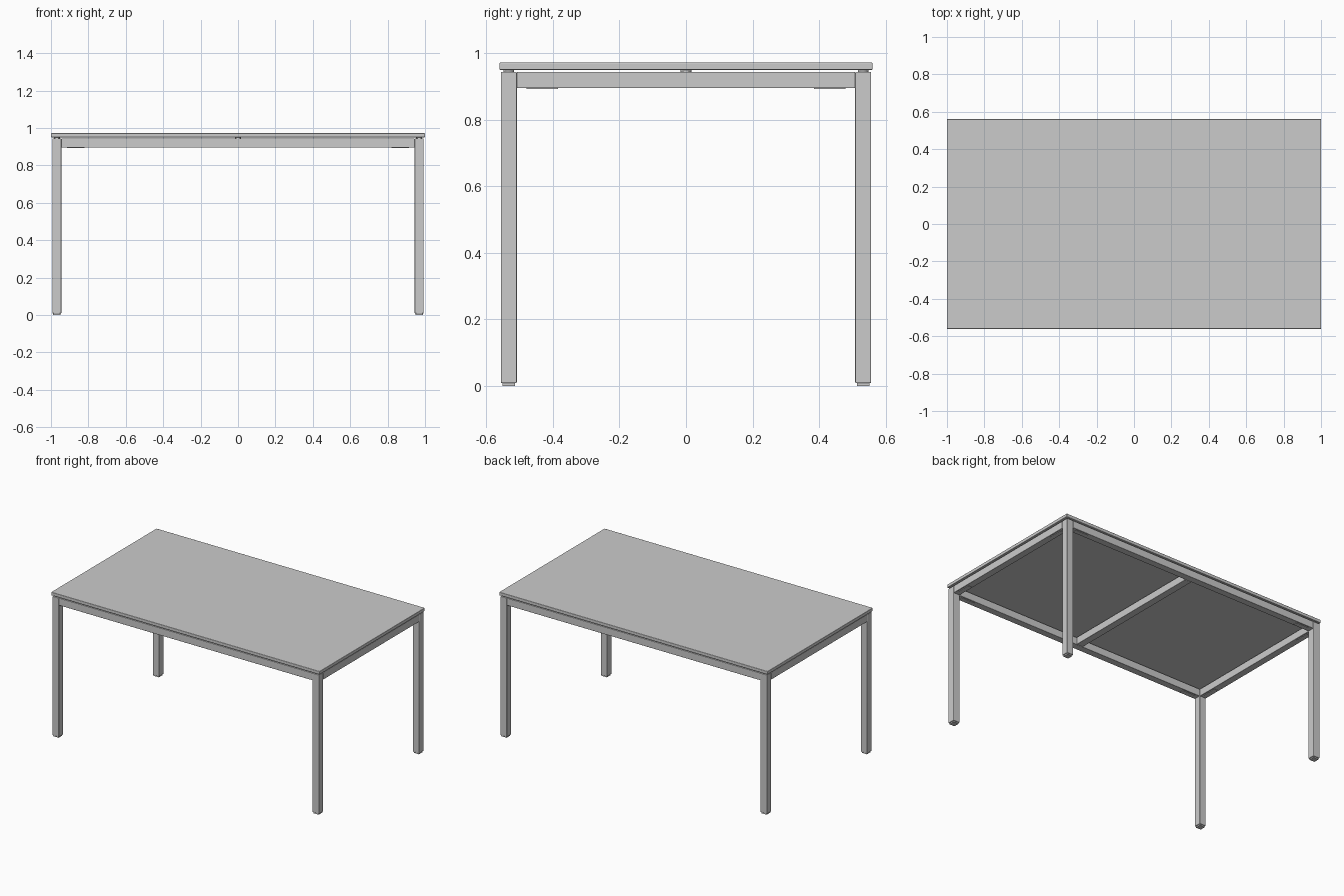
import bpy

if "Cube" in bpy.data.objects:
    bpy.data.objects.remove(bpy.data.objects["Cube"])

def box(name, x0, x1, y0, y1, z0, z1, bevel=0.0):
    bpy.ops.mesh.primitive_cube_add(size=1, location=((x0+x1)/2, (y0+y1)/2, (z0+z1)/2))
    o = bpy.context.object
    o.name = name
    o.scale = (x1-x0, y1-y0, z1-z0)
    bpy.ops.object.transform_apply(location=False, rotation=False, scale=True)
    if bevel:
        m = o.modifiers.new("bevel", 'BEVEL')
        m.width, m.segments = bevel, 3
        bpy.ops.object.shade_smooth_by_angle()
    return o

def disc(name, x, y, z0, z1, r):
    bpy.ops.mesh.primitive_cylinder_add(vertices=24, radius=r, depth=z1-z0, location=(x, y, (z0+z1)/2))
    bpy.context.object.name = name
    bpy.ops.object.shade_smooth_by_angle()

def span(s, a, b):
    return sorted((s*a, s*b))

X, Y, T = 0.993, 0.557, 0.048      # outer leg corner, tube width
Z0, Z1 = 0.895, 0.944              # rail bottom and top
TOP0, TOP1 = 0.95, 0.972

# tabletop
box("tabletop", -1, 1, -0.561, 0.561, TOP0, TOP1, 0.003)

# legs with foot pads and top spacers
for sx in (-1, 1):
    for sy in (-1, 1):
        box("leg", *span(sx, X-T, X), *span(sy, Y-T, Y), 0.008, Z1, 0.003)
        box("foot_pad", *span(sx, X-T+.005, X-.005), *span(sy, Y-T+.005, Y-.005), 0, 0.009)
        disc("spacer", sx*(X-T/2), sy*(Y-T/2), Z1-.001, TOP0+.001, 0.016)
        # thin plates under the rails near the corners
        box("long_rail_plate", *span(sx, 0.82, 0.915), *span(sy, Y-T+.01, Y-.01), Z0-.003, Z0+.001)
        box("short_rail_plate", *span(sx, X-T+.01, X-.01), *span(sy, 0.385, 0.48), Z0-.003, Z0+.001)

# rails with middle spacers
for s in (-1, 1):
    box("long_rail", -X+T, X-T, *span(s, Y-T+.001, Y-.001), Z0, Z1, 0.002)
    box("short_rail", *span(s, X-T+.001, X-.001), -Y+T, Y-T, Z0, Z1, 0.002)
    disc("spacer", 0, s*(Y-T/2), Z1-.001, TOP0+.001, 0.016)
    disc("spacer", s*(X-T/2), 0, Z1-.001, TOP0+.001, 0.016)

# centre cross beam
box("cross_beam", -T/2, T/2, -Y+T, Y-T, Z0, Z1, 0.002)
